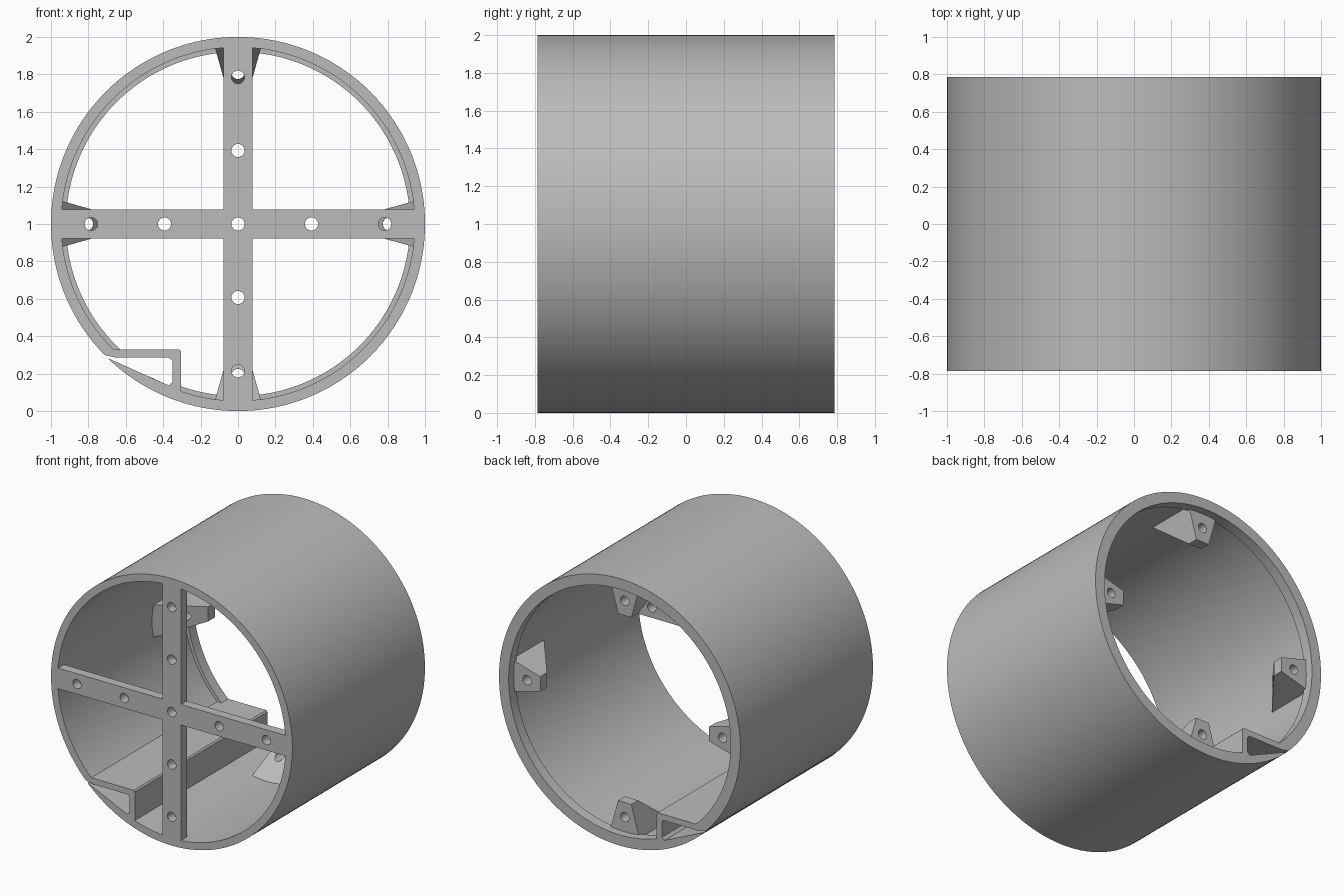
import bpy, bmesh, math
from mathutils import Matrix, Vector

cube = bpy.data.objects.get("Cube")
if cube:
    bpy.data.objects.remove(cube, do_unlink=True)

HALF = 0.785      # half length of the tube along y
BORE = 0.945      # inner radius
LIP = 0.92        # inner radius of the rear lip
CENTRE = Vector((0, 0, 1))

grey = bpy.data.materials.new("plain grey")
grey.use_nodes = True
grey.diffuse_color = (0.5, 0.5, 0.5, 1)
grey.node_tree.nodes["Principled BSDF"].inputs["Base Color"].default_value = (0.5, 0.5, 0.5, 1)


def finish(name, bm):
    bmesh.ops.recalc_face_normals(bm, faces=bm.faces)
    mesh = bpy.data.meshes.new(name)
    bm.to_mesh(mesh)
    bm.free()
    mesh.materials.append(grey)
    ob = bpy.data.objects.new(name, mesh)
    bpy.context.collection.objects.link(ob)
    return ob


def activate(ob):
    bpy.ops.object.select_all(action='DESELECT')
    ob.select_set(True)
    bpy.context.view_layer.objects.active = ob


def prism(name, outline, y0, y1):
    """Extrude an x-z outline from y0 to y1."""
    bm = bmesh.new()
    face = bm.faces.new([bm.verts.new((x, y0, z)) for x, z in outline])
    new = bmesh.ops.extrude_face_region(bm, geom=[face])["geom"]
    moved = [g for g in new if isinstance(g, bmesh.types.BMVert)]
    bmesh.ops.translate(bm, verts=moved, vec=(0, y1 - y0, 0))
    return finish(name, bm)


def drill(name, points, radius=0.035):
    """Cylinders along y at the given x-z points."""
    bm = bmesh.new()
    for x, z in points:
        place = Matrix.Translation((x, 0, z)) @ Matrix.Rotation(math.pi / 2, 4, 'X')
        bmesh.ops.create_cone(bm, cap_ends=True, segments=32, radius1=radius,
                              radius2=radius, depth=3, matrix=place)
    return finish(name, bm)


def cut(ob, cutter):
    mod = ob.modifiers.new("cut", 'BOOLEAN')
    mod.operation = 'DIFFERENCE'
    mod.solver = 'EXACT'
    mod.object = cutter
    activate(ob)
    bpy.ops.object.modifier_apply(modifier=mod.name)
    bpy.data.objects.remove(cutter, do_unlink=True)


def smooth(ob):
    activate(ob)
    bpy.ops.object.shade_smooth_by_angle(angle=math.radians(30))


# Tube wall with a thicker lip at the rear
bm = bmesh.new()
section = [(1, -HALF), (1, HALF), (LIP, HALF), (LIP, HALF - 0.08),
           (BORE, HALF - 0.08), (BORE, -HALF)]
ring = [bm.verts.new((r, y, 1)) for r, y in section]
edges = [bm.edges.new((ring[i - 1], ring[i])) for i in range(len(ring))]
bmesh.ops.spin(bm, geom=ring + edges, cent=CENTRE, axis=(0, 1, 0),
               angle=math.tau, steps=160, use_merge=True)
bmesh.ops.remove_doubles(bm, verts=bm.verts, dist=0.0001)
tube = finish("tube", bm)

# Slit and channel cavity running the whole length
cavity = [(-0.74, 0.305), (-0.65, 0.285), (-0.35, 0.285), (-0.35, 0.155),
          (-0.37, 0.137), (-0.69, 0.28), (-0.74, 0.303)]
cut(tube, prism("channel_cutter", cavity, -1, 1))
smooth(tube)

# Channel cover: top plate, side wall and the small fillets inside
cover = [(-0.67, 0.33), (-0.315, 0.33), (-0.305, 0.32), (-0.305, 0.09), (-0.4, 0.1),
         (-0.47, 0.18), (-0.37, 0.137), (-0.35, 0.155), (-0.35, 0.27),
         (-0.365, 0.285), (-0.65, 0.285)]
prism("channel_cover", cover, -HALF, HALF)

# Front cross with its row of holes
w, e = 0.077, 0.965
quarter = [(w, w), (w, e), (-w, e)]
outline = []
for k in range(4):
    turn = Matrix.Rotation(k * math.pi / 2, 2)
    outline += [turn @ Vector(p) + Vector((0, 1)) for p in quarter]
cross = prism("front_cross", outline, -HALF, -HALF + 0.07)
spots = [(0, 1)]
for r in (0.393, 0.785):
    spots += [(r, 1), (-r, 1), (0, 1 + r), (0, 1 - r)]
cut(cross, drill("cross_drill", spots))
smooth(cross)

# Four tapered rear brackets, each with a screw hole
BACK = 0.725
for k, side in enumerate(("top", "right", "bottom", "left")):
    bm = bmesh.new()
    for s in (-1, 1):
        for half, y, r in ((0.125, BACK, 0.95), (0.055, BACK, 0.70),
                           (0.055, BACK - 0.08, 0.70), (0.125, BACK - 0.4, 0.95)):
            bm.verts.new((s * half, y, r))
    bmesh.ops.convex_hull(bm, input=bm.verts)
    bmesh.ops.dissolve_limit(bm, angle_limit=0.01, verts=bm.verts, edges=bm.edges)
    place = Matrix.Translation(CENTRE) @ Matrix.Rotation(-k * math.pi / 2, 4, 'Y')
    bm.transform(place)
    bracket = finish("rear_bracket_" + side, bm)
    hole = place @ Vector((0, 0, 0.81))
    cut(bracket, drill("bracket_drill", [(hole.x, hole.z)]))
    smooth(bracket)
